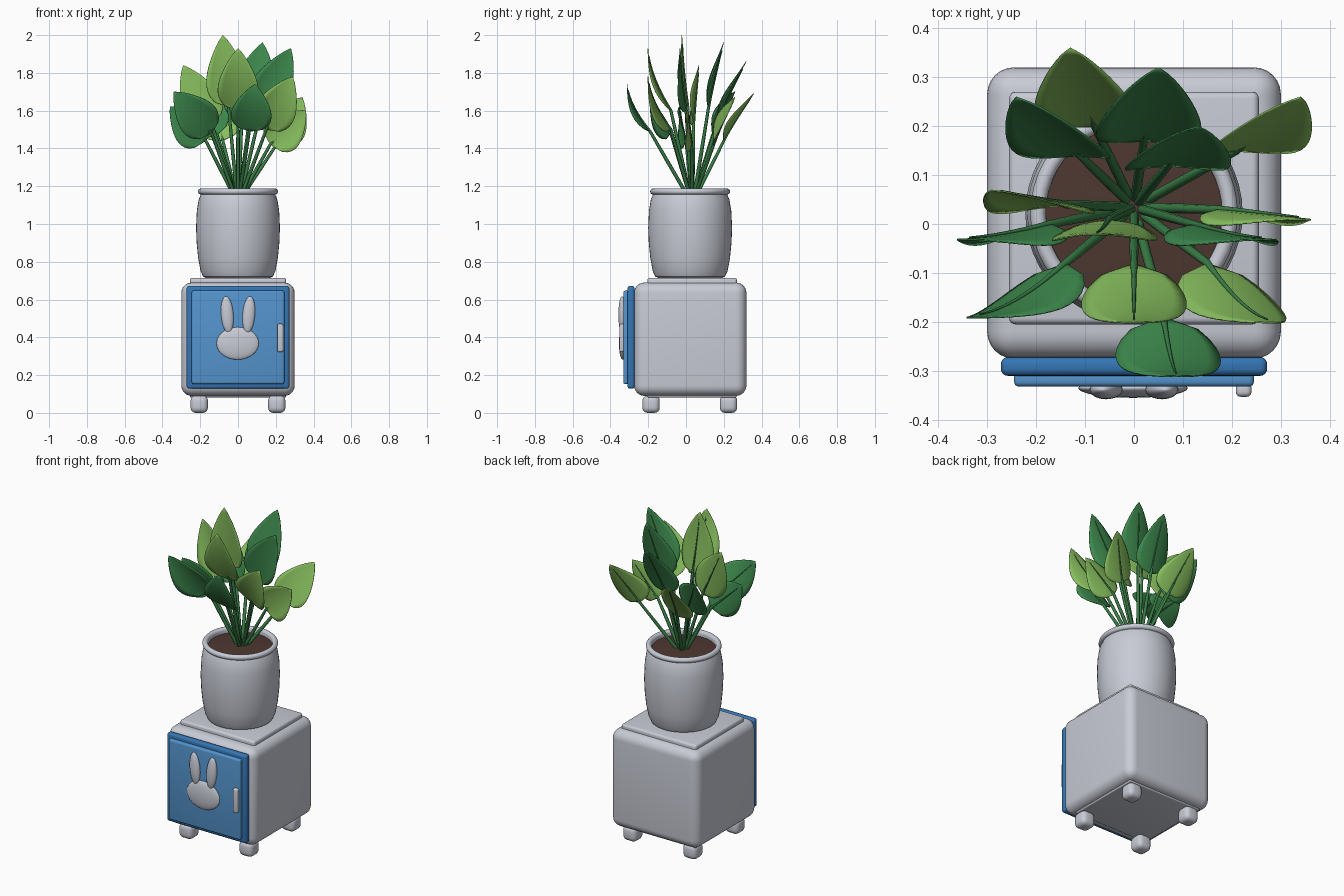
import bpy, math
from mathutils import Vector

cube = bpy.data.objects.get("Cube")
if cube:
    bpy.data.objects.remove(cube, do_unlink=True)


def material(name, rgb):
    m = bpy.data.materials.new(name)
    m.use_nodes = True
    m.diffuse_color = (*rgb, 1)
    m.node_tree.nodes["Principled BSDF"].inputs["Base Color"].default_value = (*rgb, 1)
    return m


WHITE = material("soft white", (0.58, 0.60, 0.67))
BLUE = material("panel blue", (0.09, 0.30, 0.62))
DEEP = material("frame blue", (0.035, 0.18, 0.46))
SOIL = material("soil brown", (0.075, 0.038, 0.03))
LIGHT = material("light leaf green", (0.24, 0.51, 0.11))
DARK = material("dark leaf green", (0.047, 0.25, 0.075))
STEM = material("stem green", (0.04, 0.20, 0.06))
CY = 0.022  # depth centre of the cabinet and pot


def finish(ob, name, mat, angle=40):
    ob.name = name
    ob.data.materials.clear()
    ob.data.materials.append(mat)
    bpy.ops.object.select_all(action="DESELECT")
    ob.select_set(True)
    bpy.context.view_layer.objects.active = ob
    bpy.ops.object.shade_smooth_by_angle(angle=math.radians(angle))
    return ob


def new_mesh(name, verts, faces, mat):
    me = bpy.data.meshes.new(name)
    me.from_pydata(verts, [], faces)
    me.update()
    ob = bpy.data.objects.new(name, me)
    bpy.context.collection.objects.link(ob)
    return finish(ob, name, mat)


def box(name, low, high, mat, bevel, segments=4):
    low, high = Vector(low), Vector(high)
    bpy.ops.mesh.primitive_cube_add(size=1, location=(low + high) / 2)
    ob = bpy.context.object
    ob.scale = high - low
    bpy.ops.object.transform_apply(location=False, rotation=False, scale=True)
    mod = ob.modifiers.new("rounded", "BEVEL")
    mod.width, mod.segments = bevel, segments
    bpy.ops.object.modifier_apply(modifier=mod.name)
    return finish(ob, name, mat)


def ellipsoid(name, centre, radii, mat, tilt=0):
    bpy.ops.mesh.primitive_uv_sphere_add(segments=32, ring_count=16, location=centre)
    ob = bpy.context.object
    ob.scale = radii
    ob.rotation_euler.y = tilt
    return finish(ob, name, mat)


def lathe(name, profile, mat, steps=48):
    verts, faces, n = [], [], len(profile)
    for i in range(steps):
        a = 2 * math.pi * i / steps
        verts += [(r * math.cos(a), CY + r * math.sin(a), z) for r, z in profile]
        j = (i + 1) % steps
        for k in range(n - 1):
            faces.append((i * n + k, j * n + k, j * n + k + 1, i * n + k + 1))
    return new_mesh(name, verts, faces, mat)


# Cabinet body with top and base plates
box("cabinet_body", (-0.30, -0.275, 0.09), (0.30, 0.32, 0.69), WHITE, 0.055, 6)
box("cabinet_top_plate", (-0.255, -0.205, 0.66), (0.255, 0.27, 0.715), WHITE, 0.014)
box("cabinet_base_plate", (-0.255, -0.205, 0.082), (0.255, 0.27, 0.11), WHITE, 0.008)

# Feet
for side, x in (("right", -0.205), ("left", 0.205)):
    for end, y in (("front", -0.185), ("back", 0.225)):
        box(f"{end}_{side}_foot", (x - 0.046, y - 0.046, 0),
            (x + 0.046, y + 0.046, 0.092), WHITE, 0.028)

# Door, handle and rabbit ornament
box("door_frame", (-0.272, -0.31, 0.128), (0.272, -0.272, 0.672), DEEP, 0.014)
box("door_panel", (-0.245, -0.332, 0.153), (0.245, -0.30, 0.647), BLUE, 0.01)
box("door_handle", (0.208, -0.353, 0.322), (0.24, -0.325, 0.472), WHITE, 0.01)
ellipsoid("rabbit_head", (-0.002, -0.335, 0.368), (0.112, 0.02, 0.086), WHITE)
for side, s in (("right", -1), ("left", 1)):
    ellipsoid(f"rabbit_{side}_ear", (s * 0.057, -0.338, 0.52),
              (0.033, 0.02, 0.098), WHITE, s * 0.08)

# Pot with rolled rim, and soil
rim = [(0.196 + 0.016 * math.cos(a), 1.172 + 0.016 * math.sin(a))
       for a in (math.pi * (i / 6 - 0.5) for i in range(10))]
lathe("pot", [(0, 0.715), (0.17, 0.715), (0.185, 0.722), (0.198, 0.75), (0.211, 0.82),
              (0.219, 0.9), (0.222, 0.98), (0.218, 1.07), (0.208, 1.13), (0.196, 1.157)]
      + rim + [(0.18, 1.16), (0.178, 1.12)], WHITE)
lathe("soil", [(0, 1.165), (0.1, 1.163), (0.182, 1.155)], SOIL)

# Leaves: base point, tip point, colour
LEAVES = [
    ((-0.08, 0.20, 1.44), (-0.13, 0.36, 1.69), LIGHT),
    ((-0.11, 0.14, 1.47), (-0.24, 0.26, 1.70), DARK),
    ((0.02, 0.17, 1.55), (0.05, 0.32, 1.86), DARK),
    ((0.07, 0.12, 1.62), (0.13, 0.20, 1.96), DARK),
    ((0.21, 0.15, 1.43), (0.34, 0.26, 1.67), LIGHT),
    ((-0.14, 0.04, 1.53), (-0.29, 0.07, 1.84), LIGHT),
    ((-0.17, 0.00, 1.44), (-0.36, -0.03, 1.62), DARK),
    ((0.17, 0.03, 1.42), (0.36, 0.01, 1.60), LIGHT),
    ((-0.14, -0.08, 1.48), (-0.34, -0.19, 1.70), DARK),
    ((0.15, -0.08, 1.50), (0.29, -0.20, 1.78), LIGHT),
    ((0.12, 0.00, 1.60), (0.28, -0.03, 1.93), DARK),
    ((0.00, -0.08, 1.60), (0.00, -0.20, 1.93), LIGHT),
    ((0.06, -0.19, 1.49), (0.09, -0.31, 1.74), DARK),
    ((-0.05, 0.01, 1.62), (-0.08, -0.02, 2.00), LIGHT),
]
ROWS, COLS = 14, 8


def midrib(base, tip, t):
    # The blade leans outward first, then rises
    p = base.lerp(tip, t)
    lean = 1 - (1 - t) ** 1.7 if tip.y < 0 else t ** 1.1
    p.y = base.y + (tip.y - base.y) * lean
    return p


def leaf(i, base, tip, mat):
    base, tip = Vector(base), Vector(tip)
    across = (tip - base).cross(Vector((0, 1, 0))).normalized()
    verts, faces = [], []
    for r in range(ROWS + 1):
        t = r / ROWS
        half = 0.108 * math.sin(math.pi * t ** 0.62) ** 0.8 if 0 < r < ROWS else 0.001
        for c in range(COLS + 1):
            w = 2 * c / COLS - 1
            p = midrib(base, tip, t) + across * half * w
            p.y -= 0.025 * (w * half / 0.108) ** 2
            verts.append(p)
    for r in range(ROWS):
        for c in range(COLS):
            k = r * (COLS + 1) + c
            faces.append((k, k + 1, k + COLS + 2, k + COLS + 1))
    blade = new_mesh(f"leaf_{i}", verts, faces, mat)
    blade.modifiers.new("thickness", "SOLIDIFY").thickness = 0.003

    # Stem from the soil, tapering into a rib behind the blade
    root = Vector((base.x * 0.12, 0.03 + base.y * 0.12, 1.15))
    points = [(root, 0.010), (root.lerp(base, 0.5), 0.010), (base, 0.008)]
    for k in range(1, 8):
        t = k / 8
        points.append((midrib(base, tip, t) + Vector((0, 0.002, 0)), 0.005 * (1 - t) + 0.001))
    cu = bpy.data.curves.new(f"stem_{i}", "CURVE")
    cu.dimensions = "3D"
    cu.bevel_depth, cu.bevel_resolution, cu.use_fill_caps = 1, 2, True
    spline = cu.splines.new("POLY")
    spline.points.add(len(points) - 1)
    for sp, (co, radius) in zip(spline.points, points):
        sp.co, sp.radius = (*co, 1), radius
    spline.use_smooth = True
    cu.materials.append(STEM)
    bpy.context.collection.objects.link(bpy.data.objects.new(f"stem_{i}", cu))


for number, (base, tip, mat) in enumerate(LEAVES, 1):
    leaf(number, base, tip, mat)
